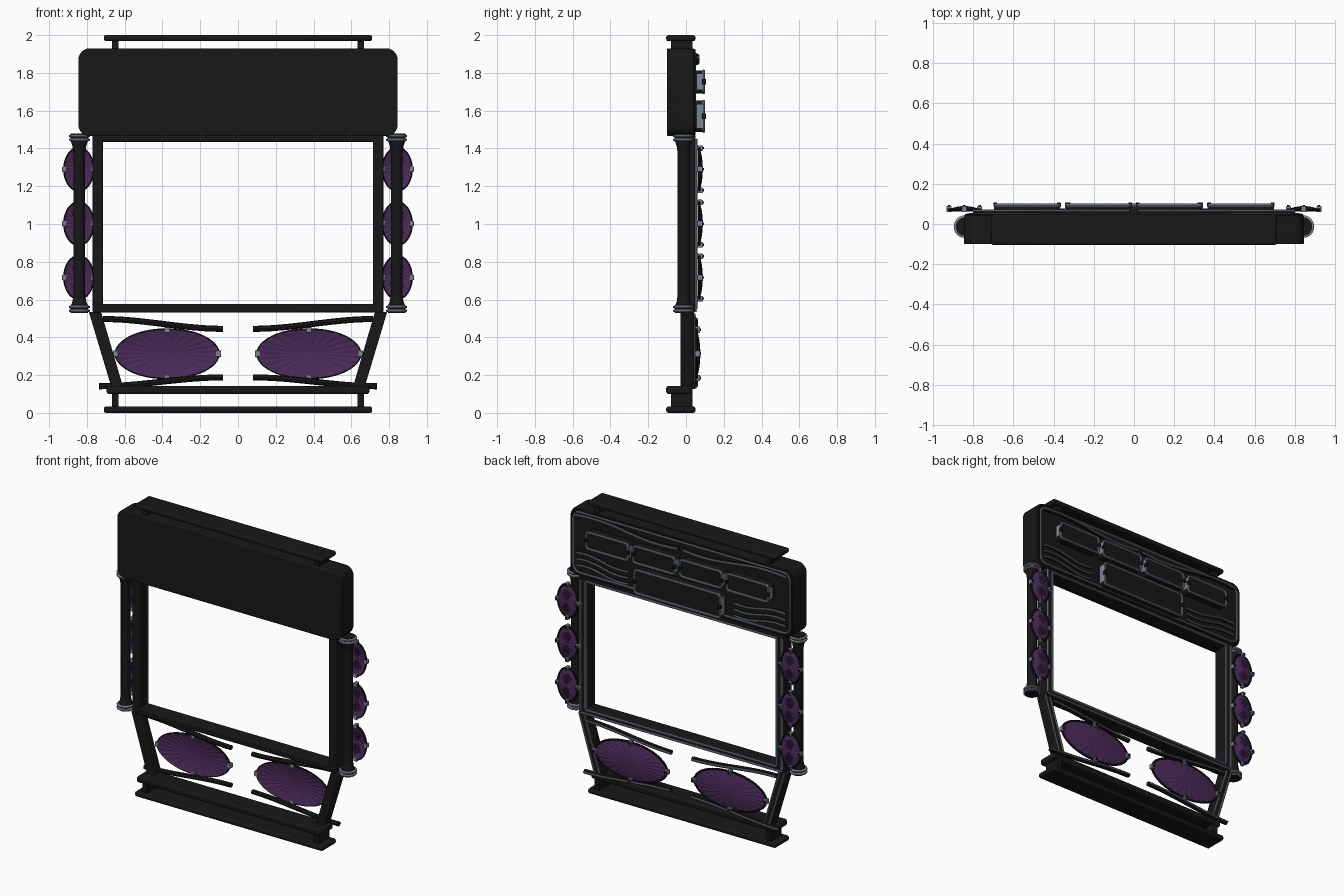
import bpy, bmesh, math

if "Cube" in bpy.data.objects:
    bpy.data.objects.remove(bpy.data.objects["Cube"])


def material(name, rgb):
    m = bpy.data.materials.new(name)
    m.diffuse_color = (*rgb, 1)
    m.use_nodes = True
    m.node_tree.nodes["Principled BSDF"].inputs["Base Color"].default_value = m.diffuse_color
    return m


BLACK = material("charcoal black", (0.009, 0.009, 0.009))
GREY = material("steel grey", (0.21, 0.24, 0.29))
PURPLE = material("deep purple", (0.07, 0.023, 0.1))


def add(name, bm, mat, smooth=True):
    bmesh.ops.recalc_face_normals(bm, faces=bm.faces)
    me = bpy.data.meshes.new(name)
    bm.to_mesh(me)
    bm.free()
    return link(name, me, mat, smooth)


def link(name, me, mat, smooth=True):
    me.materials.clear()
    me.materials.append(mat)
    ob = bpy.data.objects.new(name, me)
    bpy.context.collection.objects.link(ob)
    if smooth:
        bpy.ops.object.select_all(action='DESELECT')
        ob.select_set(True)
        bpy.context.view_layer.objects.active = ob
        bpy.ops.object.shade_smooth_by_angle(angle=math.radians(35))
    return ob


def prism(name, outline, y0, y1, mat, bevel=0.0):
    """Extrude an xz outline from y0 to y1."""
    bm = bmesh.new()
    f = bm.faces.new([bm.verts.new((x, y0, z)) for x, z in outline])
    ext = bmesh.ops.extrude_face_region(bm, geom=[f])
    vs = [v for v in ext['geom'] if isinstance(v, bmesh.types.BMVert)]
    bmesh.ops.translate(bm, vec=(0, y1 - y0, 0), verts=vs)
    ob = add(name, bm, mat)
    if bevel:
        mod = ob.modifiers.new("soft edges", 'BEVEL')
        mod.width, mod.segments = bevel, 3
    return ob


def box(name, x0, x1, y0, y1, z0, z1, mat, bevel=0.0):
    return prism(name, [(x0, z0), (x1, z0), (x1, z1), (x0, z1)], y0, y1, mat, bevel)


def rounded(x0, x1, z0, z1, r, n=6):
    pts = []
    for cx, cz, a in ((x1 - r, z1 - r, 0), (x0 + r, z1 - r, 90), (x0 + r, z0 + r, 180), (x1 - r, z0 + r, 270)):
        for i in range(n + 1):
            t = math.radians(a + 90 * i / n)
            pts.append((cx + r * math.cos(t), cz + r * math.sin(t)))
    return pts


def tube(name, pts, r, mat, cyclic=False):
    """Round rod along a list of points."""
    cu = bpy.data.curves.new(name, 'CURVE')
    cu.dimensions = '3D'
    cu.bevel_depth, cu.bevel_resolution, cu.use_fill_caps = r, 2, True
    sp = cu.splines.new('POLY')
    sp.points.add(len(pts) - 1)
    for p, c in zip(sp.points, pts):
        p.co = (*c, 1)
    sp.use_cyclic_u = cyclic
    ob = bpy.data.objects.new(name, cu)
    bpy.context.collection.objects.link(ob)
    bpy.context.view_layer.update()
    me = bpy.data.meshes.new_from_object(ob.evaluated_get(bpy.context.evaluated_depsgraph_get()))
    bpy.data.objects.remove(ob)
    return link(name, me, mat)


def wave(x0, z0, x1, z1, y, amp=0.0, n=20):
    """Eased S-curve from one end to the other, with an optional ripple."""
    out = []
    for i in range(n + 1):
        t = i / n
        e = t * t * (3 - 2 * t)
        out.append((x0 + (x1 - x0) * t, y, z0 + (z1 - z0) * e + amp * math.sin(2 * math.pi * t)))
    return out


def lathe(name, x, y, profile, mat, n=24):
    bm = bmesh.new()
    rings = [[bm.verts.new((x + r * math.cos(2 * math.pi * k / n), y + r * math.sin(2 * math.pi * k / n), z))
              for k in range(n)] for r, z in profile]
    for a, b in zip(rings, rings[1:]):
        for k in range(n):
            bm.faces.new((a[k], a[(k + 1) % n], b[(k + 1) % n], b[k]))
    bm.faces.new(rings[0])
    bm.faces.new(rings[-1])
    return add(name, bm, mat)


def medallion(name, cx, cz, rx, rz, y, dome, clasp, n=96):
    """Fluted oval with slightly pointed ends, dark rim and four clasps."""
    def rim(k, s=1.0):
        t = 2 * math.pi * k / n
        z = math.sin(t) * (1 - 0.06 * math.cos(t) ** 6)
        return (cx + s * rx * math.cos(t), cz + s * rz * z)
    bm = bmesh.new()
    for side in (0, 1):
        rings = []
        for s in (0.1, 0.35, 0.6, 0.85, 1.0):
            ring = []
            for k in range(n):
                x, z = rim(k, s)
                flute = 0.0022 * (1 if k % 4 < 2 else -1) * s * (s < 1)
                ring.append(bm.verts.new((x, y + dome * (1 - s * s) + flute - 0.008 * side, z)))
            rings.append(ring)
        bm.faces.new(rings[0])
        for a, b in zip(rings, rings[1:]):
            for k in range(n):
                bm.faces.new((a[k], a[(k + 1) % n], b[(k + 1) % n], b[k]))
    add(name + "_petal_plate", bm, PURPLE)
    tube(name + "_rim", [(rim(k)[0], y, rim(k)[1]) for k in range(0, n, 2)], 0.007, BLACK, True)
    w = clasp
    for dx, dz in ((1, 0), (-1, 0), (0, 1), (0, -1)):
        x, z = cx + dx * rx, cz + dz * rz
        box(name + "_clasp", x - w, x + w, y - 0.012, y + 0.018, z - w * 1.2, z + w * 1.2, GREY, 0.004)
        box(name + "_clasp_stud", x - w / 2, x + w / 2, y + 0.016, y + 0.024, z - w / 2, z + w / 2, BLACK)


# Top rail, base rail and shelf
for nm, hw, y1, z0, z1 in (("top_rail", 0.71, 0.05, 1.968, 2.0), ("base_rail", 0.71, 0.05, 0.0, 0.034),
                           ("lower_shelf", 0.695, 0.035, 0.1, 0.142)):
    box(nm, -hw, hw, -0.105, y1, z0, z1, BLACK, 0.012)

# Header box with back rim
prism("header_box", rounded(-0.845, 0.845, 1.465, 1.93, 0.06), -0.1, 0.04, BLACK, 0.006)
for nm, d, y, r, mat in (("header_back_rim", 0.012, 0.042, 0.009, BLACK), ("header_rim_trim", 0.026, 0.047, 0.007, GREY)):
    pts = rounded(-0.845 + d, 0.845 - d, 1.465 + d, 1.93 - d, 0.05)
    tube(nm, [(x, y, z) for x, z in pts], r, mat, True)


# Framed plaques on the header back
def plaque(name, x0, x1, z0, z1):
    d = 0.006
    prism(name + "_panel", rounded(x0 + 0.002, x1 - 0.002, z0 + 0.002, z1 - 0.002, 0.025), 0.035, 0.091, BLACK)
    tube(name + "_frame", [(x, 0.093, z) for x, z in rounded(x0 + d, x1 - d, z0 + d, z1 - d, 0.022)], 0.0085, GREY, True)
    zm = (z0 + z1) / 2
    for x in (x0 + 0.006, x1 - 0.006):
        box(name + "_end_plate", x - 0.007, x + 0.007, 0.058, 0.095, z0 + 0.022, z1 - 0.022, GREY)
        box(name + "_clip", x - 0.009, x + 0.009, 0.085, 0.107, zm - 0.015, zm + 0.015, BLACK, 0.003)


for i in range(4):
    c = -0.531 + 0.354 * i
    plaque("small_plaque", c - 0.164, c + 0.164, 1.69, 1.815)
plaque("large_plaque", -0.33, 0.33, 1.485, 1.655)

# Window frame with grey back trim
box("frame_top", -0.77, 0.77, -0.045, 0.05, 1.435, 1.47, BLACK, 0.006)
box("frame_sill", -0.77, 0.77, -0.045, 0.05, 0.532, 0.577, BLACK, 0.008)
tube("frame_inner_trim", [(x, 0.053, z) for x, z in rounded(-0.724, 0.724, 0.567, 1.445, 0.01, 2)], 0.007, GREY, True)
tube("sill_trim", [(-0.76, 0.053, 0.541), (0.76, 0.053, 0.541)], 0.007, GREY)

for s in (-1, 1):
    # Short posts joining the rails
    for z0, z1 in ((1.92, 1.975), (0.028, 0.105)):
        box("rail_post", s * 0.65 - 0.018, s * 0.65 + 0.018, -0.08, 0.035, z0, z1, BLACK)
    # Frame uprights
    box("frame_upright", s * 0.742 - 0.027, s * 0.742 + 0.027, -0.045, 0.05, 0.535, 1.465, BLACK, 0.006)
    tube("upright_trim", [(s * 0.762, 0.053, 0.55), (s * 0.762, 0.053, 1.45)], 0.007, GREY)
    # Flared columns with ringed ends
    cx, cy = s * 0.84, -0.013
    lathe("column", cx, cy, [(0.046, 0.53), (0.046, 0.565), (0.036, 0.59), (0.031, 0.63), (0.031, 1.37),
                             (0.036, 1.41), (0.046, 1.44), (0.046, 1.478)], BLACK)
    for z in (0.541, 0.561, 1.446, 1.466):
        lathe("column_ring", cx, cy, [(0.045, z - 0.009), (0.056, z - 0.004), (0.056, z + 0.004), (0.045, z + 0.009)], GREY)
    # Side medallions
    for z in (0.717, 1.002, 1.29):
        medallion("side_medallion", s * 0.843, z, 0.076, 0.112, 0.071, 0.018, 0.012)
    # Splayed legs
    prism("splayed_leg", [(s * 0.79, 0.535), (s * 0.725, 0.535), (s * 0.608, 0.135), (s * 0.67, 0.135)],
          -0.03, 0.042, BLACK, 0.008)
    for a, b in ((0.774, 0.66), (0.737, 0.622)):
        tube("leg_trim", [(s * a, 0.044, 0.525), (s * b, 0.044, 0.15)], 0.006, GREY)
    # Curved bars above and below the large medallions
    for nm, x0, z0, z1 in (("upper_curved_bar", 0.715, 0.497, 0.445), ("lower_curved_bar", 0.735, 0.141, 0.188)):
        tube(nm, wave(s * x0, z0, s * 0.08, z1, 0.042), 0.016, BLACK)
        tube(nm + "_trim", wave(s * x0, z0, s * 0.08, z1, 0.057), 0.006, GREY)
    # Large medallions
    medallion("large_medallion", s * 0.375, 0.313, 0.272, 0.128, 0.056, 0.02, 0.014)
    # Flowing trim on the header back
    tube("header_upper_scroll", wave(s * 0.8, 1.885, s * 0.02, 1.86, 0.052, 0.012), 0.012, BLACK)
    tube("header_upper_scroll_trim", wave(s * 0.8, 1.885, s * 0.02, 1.86, 0.064, 0.012), 0.007, GREY)
    for i in range(3):
        z = 1.525 + 0.042 * i
        tube("header_wave", wave(s * 0.79, z + 0.015, s * 0.4, z - 0.012, 0.045, 0.008), 0.008, BLACK)
        tube("header_wave_trim", wave(s * 0.79, z + 0.015, s * 0.4, z - 0.012, 0.053, 0.008), 0.006, GREY)
